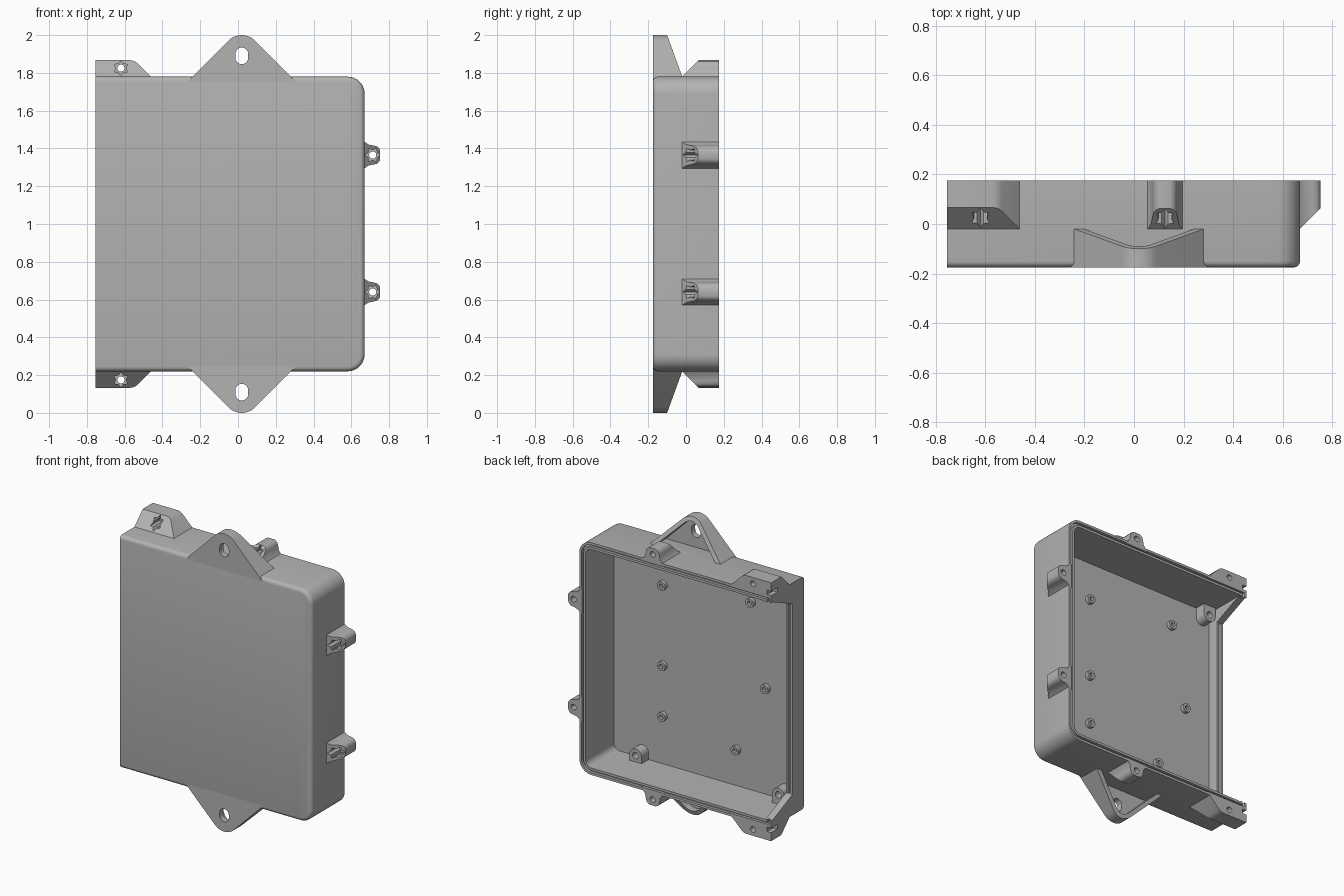
import bpy, bmesh, math

if "Cube" in bpy.data.objects:
    bpy.data.objects.remove(bpy.data.objects["Cube"])

plastic = bpy.data.materials.new("light_grey_plastic")
plastic.diffuse_color = (0.45, 0.45, 0.45, 1)
plastic.use_nodes = True
plastic.node_tree.nodes["Principled BSDF"].inputs["Base Color"].default_value = plastic.diffuse_color

FRONT, BACK = -0.175, 0.175
LEFT, RIGHT, LOW, TOP = -0.755, 0.67, 0.22, 1.78


def arc(cx, cz, r, a0, a1, n=10):
    return [(cx + r * math.cos(math.radians(a0 + (a1 - a0) * i / n)),
             cz + r * math.sin(math.radians(a0 + (a1 - a0) * i / n))) for i in range(n + 1)]


def prism(name, pts, y0, y1, place=lambda t, y, h: (t, y, h)):
    """Extrude a (t, h) outline in y; y0 may be a function of h for a sloped end."""
    lower = y0 if callable(y0) else (lambda h: y0)
    bm = bmesh.new()
    a = [bm.verts.new(place(t, lower(h), h)) for t, h in pts]
    b = [bm.verts.new(place(t, y1, h)) for t, h in pts]
    bm.faces.new(a)
    bm.faces.new(b[::-1])
    n = len(pts)
    for i in range(n):
        j = (i + 1) % n
        bm.faces.new((a[i], b[i], b[j], a[j]))
    bmesh.ops.recalc_face_normals(bm, faces=bm.faces)
    me = bpy.data.meshes.new(name)
    bm.to_mesh(me)
    bm.free()
    ob = bpy.data.objects.new(name, me)
    bpy.context.collection.objects.link(ob)
    me.materials.append(plastic)
    return ob


def activate(ob):
    bpy.ops.object.select_all(action='DESELECT')
    ob.select_set(True)
    bpy.context.view_layer.objects.active = ob


def cut(ob, *cutters):
    for c in cutters:
        m = ob.modifiers.new("cut", 'BOOLEAN')
        m.operation, m.solver, m.object = 'DIFFERENCE', 'EXACT', c
        activate(ob)
        bpy.ops.object.modifier_apply(modifier=m.name)
        bpy.data.objects.remove(c)
    return ob


def outline(d):
    """Case outline inset by d, rounded on the right only."""
    r = 0.09 - d
    return ([(LEFT + d, LOW + d)]
            + arc(RIGHT - 0.09, LOW + 0.09, r, -90, 0)
            + arc(RIGHT - 0.09, TOP - 0.09, r, 0, 90)
            + [(LEFT + d, TOP - d)])


# Open tray with rounded front edges
case = prism("case", outline(0), FRONT, BACK)
bm = bmesh.new()
bm.from_mesh(case.data)
edges = [e for e in bm.edges
         if all(abs(v.co.y - FRONT) < 1e-5 for v in e.verts)
         and not all(abs(v.co.x - LEFT) < 1e-5 for v in e.verts)]
bmesh.ops.bevel(bm, geom=edges, offset=0.025, offset_type='OFFSET', segments=4,
                profile=0.5, affect='EDGES', clamp_overlap=True)
bm.to_mesh(case.data)
bm.free()

# Cavity, seal groove in the rim, and low left wall
cavity = prism("cavity", outline(0.047), -0.125, 0.3)
groove = cut(prism("groove", outline(0.016), 0.157, 0.3),
             prism("groove_core", outline(0.031), 0.1, 0.4))
side_place = lambda t, y, h: (y, t, h)
gap = prism("gap", [(0.3, 0.27), (0.155, 0.27), (-0.05, 0.36),
                    (-0.05, 1.64), (0.155, 1.73), (0.3, 1.73)],
            -0.9, -0.69, side_place)
slot = prism("wall_groove", [(-0.739, 0.36), (-0.724, 0.36), (-0.724, 1.64), (-0.739, 1.64)],
             -0.068, 0.1)
cut(case, cavity, groove, gap, slot)

# Wall-relative placement for parts repeated around the case
on_top = lambda c: (lambda t, y, h: (c + t, y, TOP + h))
on_bottom = lambda c: (lambda t, y, h: (c + t, y, LOW - h))
on_right = lambda c: (lambda t, y, h: (RIGHT + h, y, c + t))


def screw_lug(name, pts, place, t, h):
    """Lug with a 45 degree underside, star pocket and through hole."""
    lug = prism(name, pts, lambda z: z - 0.02, BACK, place)
    star = [(t + r * math.cos(a), h + r * math.sin(a))
            for i in range(12)
            for r, a in [(0.04 if i % 2 == 0 else 0.026, math.pi * i / 6 + math.pi / 2)]]
    return cut(lug, prism("star", star, -0.2, 0.1, place),
               prism("hole", arc(t, h, 0.019, 0, 345, 23), -0.2, 0.3, place))


half = [(0.085, -0.02), (0.07, 0), (0.056, 0.02), (0.05, 0.05), (0.046, 0.065),
        (0.036, 0.077), (0.022, 0.083)]
small = half + [(-t, h) for t, h in half[::-1]]
for name, place in [("upper_right_lug", on_right(1.365)), ("lower_right_lug", on_right(0.64)),
                    ("top_lug", on_top(0.125)), ("bottom_lug", on_bottom(0.125))]:
    screw_lug(name, small, place, 0, 0.043)

# Wide corner lugs and mounting ears, mirrored top and bottom
wide = [(LEFT, -0.02), (LEFT, 0.087), (-0.57, 0.087), (-0.55, 0.083), (-0.535, 0.073),
        (-0.462, 0), (-0.442, -0.02)]


def ear_outline(r, base):
    reach = r * math.sqrt(2) + 0.12 - base
    return [(reach, base)] + arc(0, 0.12, r, 45, 135, 12) + [(-reach, base)]


for side, at in [("top", on_top), ("bottom", on_bottom)]:
    lug = screw_lug(side + "_corner_lug", wide, at(0), -0.62, 0.045)
    cut(lug, prism("notch", [(-0.8, 0.0), (-0.725, 0.0), (-0.725, 0.03), (-0.8, 0.03)],
                   0.11, 0.3, at(0)))
    ear = prism(side + "_ear", ear_outline(0.1, -0.03), FRONT, BACK, at(0.02))
    # sloped back face of the ear
    for v in ear.data.vertices:
        if v.co.y > 0:
            h = v.co.z - TOP if side == "top" else LOW - v.co.z
            v.co.y = -0.02 - 0.08 * h / 0.22
    recess = prism("recess", ear_outline(0.072, 0.0), -0.135, 0.2, at(0.02))
    hole = prism("ear_slot", arc(0, 0.12, 0.034, 0, 180) + arc(0, 0.1, 0.034, 180, 360),
                 -0.3, 0.1, at(0.02))
    cut(ear, recess, hole)

# Small standoffs on the cavity floor
for i, (x, z) in enumerate([(0.256, 1.47), (0.256, 0.93), (0.256, 0.59),
                            (-0.51, 0.98), (-0.29, 0.51), (-0.40, 1.53)]):
    cut(prism(f"standoff_{i + 1}", arc(x, z, 0.03, 0, 345, 23), -0.14, -0.1),
        prism("pilot", arc(x, z, 0.014, 0, 337.5, 15), -0.12, 0))

# Arched screw posts joined to the cavity walls
for i, (x, z, d) in enumerate([(0.41, 0.31, -1), (-0.65, 0.33, -1), (-0.65, 1.67, 1)]):
    wall = TOP - 0.03 if d > 0 else LOW + 0.03
    pts = [(x - 0.045, wall)] + [(px, z - d * (pz - z)) for px, pz in arc(x, z, 0.045, 180, 0, 12)]
    pts += [(x + 0.045, wall)]
    cut(prism(f"screw_post_{i + 1}", pts, -0.14, -0.05),
        prism("pilot", arc(x, z, 0.022, 0, 345, 23), -0.1, 0.1))

for ob in list(bpy.data.objects):
    activate(ob)
    bpy.ops.object.shade_smooth_by_angle(angle=math.radians(30))
